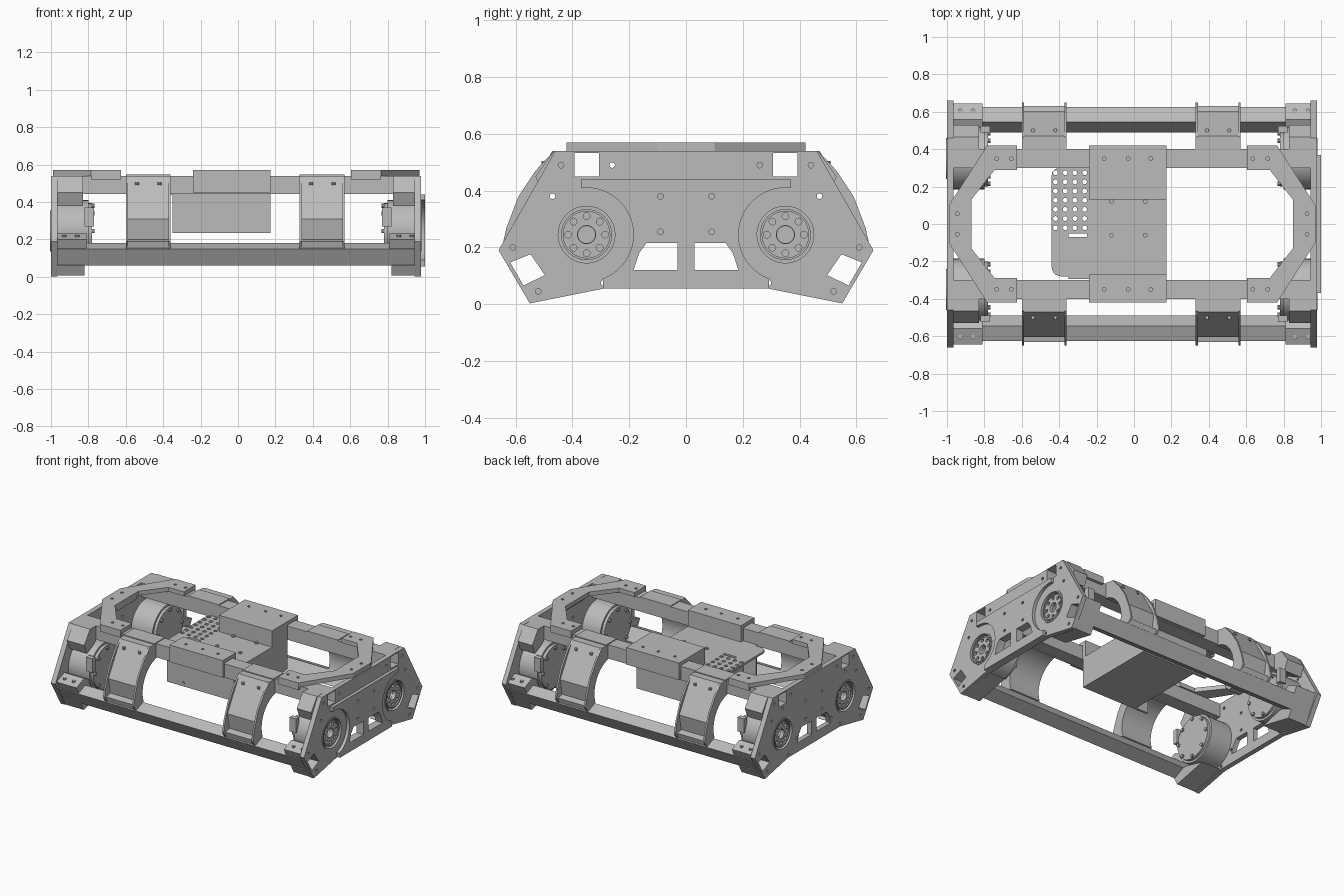
import bpy, bmesh, math
from mathutils import Matrix

default_cube = bpy.data.objects.get("Cube")
if default_cube:
    bpy.data.objects.remove(default_cube, do_unlink=True)

grey = bpy.data.materials.new("machined_grey")
grey.use_nodes = True
grey.diffuse_color = (0.5, 0.5, 0.5, 1)
grey.node_tree.nodes["Principled BSDF"].inputs["Base Color"].default_value = grey.diffuse_color

# Local profile plane and extrusion direction for each world axis
AXES = {
    "x": Matrix(((0, 0, 1, 0), (1, 0, 0, 0), (0, 1, 0, 0), (0, 0, 0, 1))),
    "y": Matrix(((0, 1, 0, 0), (0, 0, 1, 0), (1, 0, 0, 0), (0, 0, 0, 1))),
    "z": Matrix.Identity(4),
}


def profile(name, outer, low, high, axis="x", holes=()):
    """Extrude a flat outline with holes from low to high along an axis."""
    low, high = min(low, high), max(low, high)
    curve = bpy.data.curves.new(name, "CURVE")
    curve.dimensions = "2D"
    curve.fill_mode = "BOTH"
    curve.extrude = (high - low) / 2
    for loop in (outer, *holes):
        spline = curve.splines.new("POLY")
        spline.points.add(len(loop) - 1)
        for point, (u, v) in zip(spline.points, loop):
            point.co = (u, v, 0, 1)
        spline.use_cyclic_u = True
    helper = bpy.data.objects.new(name + "_outline", curve)
    bpy.context.collection.objects.link(helper)
    bpy.context.view_layer.update()
    mesh = bpy.data.meshes.new_from_object(
        helper.evaluated_get(bpy.context.evaluated_depsgraph_get()))
    bpy.data.objects.remove(helper, do_unlink=True)
    mesh.transform(AXES[axis] @ Matrix.Translation((0, 0, (low + high) / 2)))
    bm = bmesh.new()
    bm.from_mesh(mesh)
    bmesh.ops.remove_doubles(bm, verts=bm.verts, dist=0.0001)
    bmesh.ops.recalc_face_normals(bm, faces=bm.faces)
    for face in bm.faces:
        face.smooth = True
    for edge in bm.edges:
        edge.smooth = len(edge.link_faces) == 2 and edge.calc_face_angle() < math.radians(30)
    bm.to_mesh(mesh)
    bm.free()
    mesh.materials.clear()
    mesh.materials.append(grey)
    obj = bpy.data.objects.new(name, mesh)
    bpy.context.collection.objects.link(obj)
    return obj


def arc(u, v, radius, start=0, end=360, count=32):
    full = abs(end - start) == 360
    steps = count if full else count - 1
    angles = [math.radians(start + (end - start) * i / steps) for i in range(count)]
    return [(u + radius * math.cos(a), v + radius * math.sin(a)) for a in angles]


def rect(u0, u1, v0, v1):
    return [(u0, v0), (u1, v0), (u1, v1), (u0, v1)]


def flip(points, side):
    return [(u * side, v) for u, v in points]


def box(name, x, y, z):
    return profile(name, rect(*x, *y), *z, axis="z")


def both(points):
    """Outline made symmetric about the centre line."""
    return points + flip(points[::-1], -1)


HUB_Y, HUB_Z = .35, .245
TUBE = [(.626, .15), (.546, .182), (.49, .1), (.574, .06)]
TUBE_BORE = [(.558 + (u - .558) * .9, .123 + (v - .123) * .9) for u, v in TUBE]
RAIL = rect(.3, .4, .443, .54)
RAIL_BORE = rect(.307, .393, .45, .533)
WINDOW = [(.03, .12), (.185, .12), (.165, .18), (.14, .215), (.03, .215)]
SCREWS = [(.44, .49), (.26, .49), (.09, .38), (.09, .255), (.52, .045),
          (.61, .2), (.29, .075), (.35, .425), (.19, .155), (.47, .38)]
LEFT_PLATE, RIGHT_PLATE = (-1, -.965), (.945, .978)

# Side plates with windows, bores and screw holes
side_outline = both([(.29, .055), (.55, .003), (.66, .19), (.46, .54)])
side_holes = []
for s in (1, -1):
    side_holes += [flip(h, s) for h in (TUBE_BORE, RAIL_BORE, WINDOW, arc(HUB_Y, HUB_Z, .11))]
    side_holes += [flip(arc(u, v, .01, count=10), s) for u, v in SCREWS]
for name, span in (("left_side_plate", RIGHT_PLATE), ("right_side_plate", LEFT_PLATE)):
    profile(name, side_outline, *span, holes=side_holes)

# Raised cover between the hubs on one end
half_cover = [(.29, .055)] + arc(HUB_Y, HUB_Z, .165, 250, 90, 24) + [(.37, .41), (.37, .44)]
cover_holes = [flip(WINDOW, s) for s in (1, -1)]
cover_holes += [flip(arc(u, v, .01, count=10), s) for s in (1, -1) for u, v in SCREWS[2:4]]
profile("raised_cover", both(half_cover), .978, 1, holes=cover_holes)

# Long hollow rails and tilted tubes
for s in (1, -1):
    profile("upper_rail", flip(RAIL, s), -.965, .945, holes=[flip(RAIL_BORE, s)])
    profile("lower_tube", flip(TUBE, s), -.965, .945, holes=[flip(TUBE_BORE, s)])

# Curved arms joining rails and tubes
inner = arc(.36, .25, .19, -20, 80, 20)
arm = [(.4, .54), (.47, .54), (.53, .44), (.605, .31), (.585, .2), (.63, .19), (.62, .155)] + inner
rib = [(.4, .54), (.465, .54), (.53, .47), (.59, .38), (.632, .27), (.65, .19), (.62, .15)] + inner
for s in (1, -1):
    for x in (-.6, .33):
        profile("arm_body", flip(arm, s), x + .012, x + .228)
        for edge in (x, x + .228):
            profile("arm_rib", flip(rib, s), edge, edge + .012)
        box("arm_rail_pad", (x, x + .24), (.3 * s, .42 * s), (.54, .546))
        for dx in (.06, .18):
            profile("arm_bolt", arc(x + dx, .5 * s, .01, count=10), .49, .505, "z")

# Wheel hubs, motor drums, corner blocks and feet
upper_block = [(.4, .43), (.4, .54), (.465, .54), (.53, .45), (.5, .38)]
lower_block = [(.48, .13), (.49, .2), (.56, .235), (.645, .2), (.62, .15), (.546, .182)]
foot = [(.3, .06), (.55, .006), (.58, .06), (.5, .1), (.46, .1)]
bolts = arc(HUB_Y, HUB_Z, .065, count=8)
for end in (1, -1):
    face = .978 if end > 0 else 1
    back = face - .035

    def ring(name, radius, x0, x1, s, holes=()):
        profile(name, flip(arc(HUB_Y, HUB_Z, radius), s), end * x0, end * x1,
                holes=[flip(h, s) for h in holes])

    for s in (1, -1):
        ring("motor_drum", .165, .8, back, s, [arc(HUB_Y, HUB_Z, .03)])
        ring("drum_cap", .15, .78, .8, s)
        ring("hub_rim", .11, back, face + .004, s, [arc(HUB_Y, HUB_Z, .1)])
        ring("hub_inner_rim", .09, back, face - .004, s, [arc(HUB_Y, HUB_Z, .082)])
        ring("hub_disc", .082, back, face - .012, s,
             [arc(HUB_Y, HUB_Z, .032)] + [arc(u, v, .012, count=12) for u, v in bolts])
        for u, v in arc(HUB_Y, HUB_Z, .135, count=8):
            profile("drum_stud", flip(arc(u, v, .012, count=10), s), end * .768, end * .8)
        for name, shape, depth in (("upper_corner_block", upper_block, .83),
                                   ("lower_corner_block", lower_block, .81),
                                   ("foot", foot, .82)):
            profile(name, flip(shape, s), end * depth, end * back)
        box("motor_connector", (end * .77, end * .82), (s * .49, s * .525), (.27, .37))
        for x in (.86, .93):
            profile("corner_bolt", arc(end * x, .605 * s, .012, count=10), .2, .225, "z")

# Angular end frames on top of the rails
half_frame = [(.61, .42), (.77, .42), (.975, .1)]
half_hole = [(.855, .13), (.73, .29), (.61, .29)]
for end in (1, -1):
    shift = -.005 if end > 0 else -.015
    outline = half_frame + [(u, -v) for u, v in half_frame[::-1]]
    outline += [(u, -v) for u, v in half_hole[::-1]] + half_hole
    holes = [arc(u, v * s, .01, count=10) for s in (1, -1)
             for u, v in ((.64, .35), (.72, .35), (.93, .055))]
    move = lambda loop: [(end * u + shift, v) for u, v in loop]
    profile("end_frame", move(outline), .54, .57, "z", [move(h) for h in holes])
    box("end_frame_web", (end * .87, end * .965), (-.11, .11), (.52, .54))
    for s in (1, -1):
        box("end_frame_lip", (end * .61 + shift, end * .77 + shift), (.4 * s, .42 * s), (.52, .54))

# Saddles bridging the rails
SPAN = (-.24, .175)
for name, y0, y1 in (("front_saddle", -.42, -.27), ("back_saddle", .13, .42)):
    pads = [arc(x, math.copysign(.35, y0 + y1), .01, count=10) for x in (-.16, -.03, .09)]
    profile(name, rect(*SPAN, y0, y1), .545, .57, "z", pads)
box("front_saddle_skirt", SPAN, (-.42, -.4), (.45, .55))
box("back_saddle_skirt", SPAN, (.4, .42), (.45, .55))
box("front_saddle_wall", SPAN, (-.3, -.27), (.45, .55))
box("back_saddle_wall", SPAN, (.13, .3), (.45, .55))

# Electronics box hung between the rails
box("box_lid", SPAN, (-.28, .3), (.44, .455))
box("box_floor", SPAN, (-.28, .3), (.235, .25))
box("box_front_wall", (-.35, .175), (-.295, -.28), (.235, .455))
box("box_back_wall", (-.35, .175), (.285, .3), (.235, .455))
for x in SPAN:
    box("box_end_wall", (x - .012, x), (-.28, .3), (.235, .455))
for x in (-.22, .15):
    for z in (.26, .4):
        profile("box_screw", arc(z, x, .01, count=10), -.302, -.29, "y")
for x in (-.12, .06):
    for y in (-.06, .12):
        profile("lid_screw", arc(x, y, .012, count=10), .45, .465, "z")

# Perforated shelf with rounded corners and cable slots
shelf = [(-.24, -.28)] + arc(-.39, -.23, .05, 270, 180, 6) + arc(-.4, .26, .04, 180, 90, 6) + [(-.24, .3)]
perforations = [arc(-.42 + .052 * i, -.02 + .049 * j, .013, count=12)
                for i in range(4) for j in range(7)]
perforations.append(rect(-.35, -.25, -.07, -.05))
profile("perforated_shelf", shelf, .44, .455, "z", perforations)
